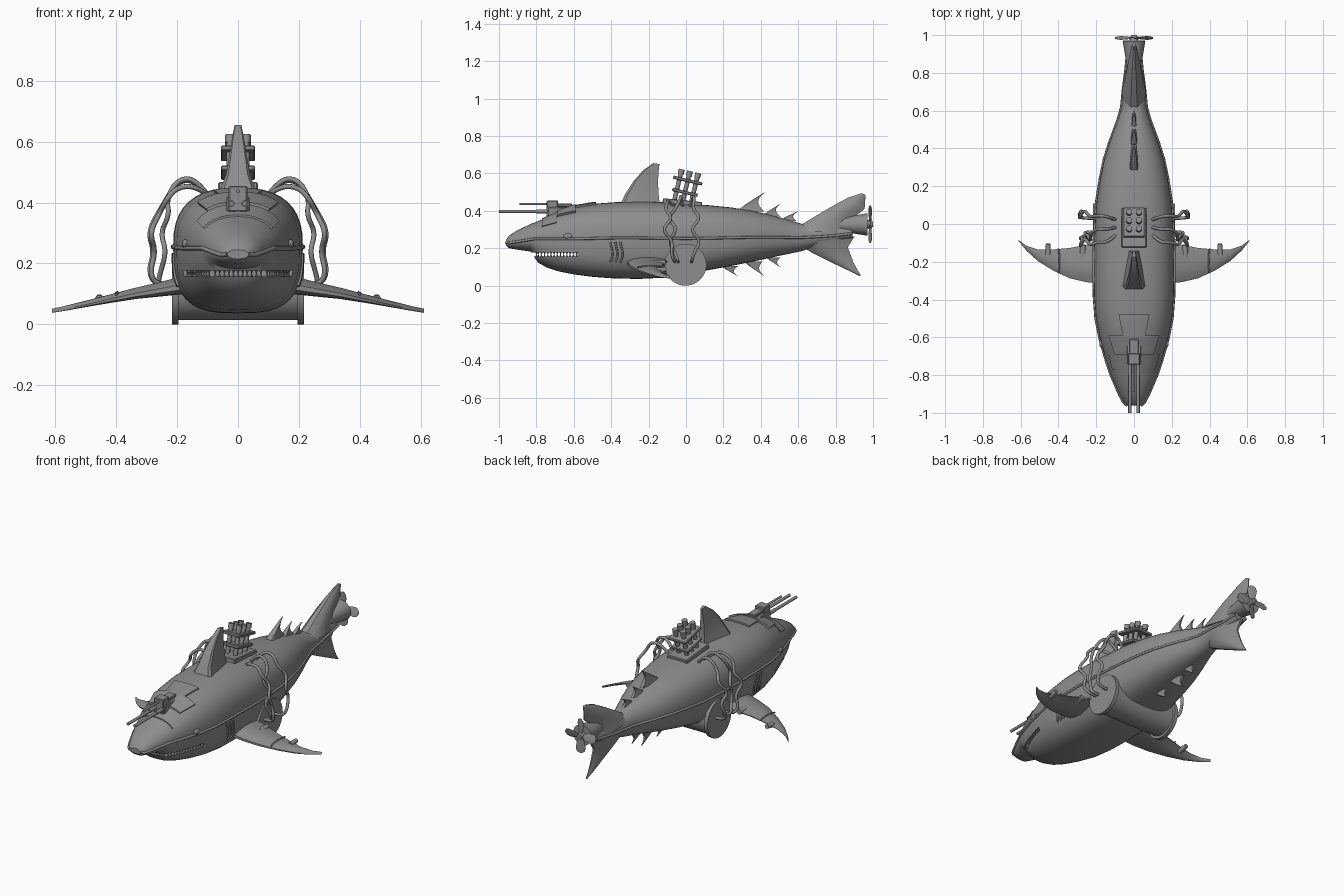
import bpy, bmesh, math
from mathutils import Vector as V, Matrix

if "Cube" in bpy.data.objects:
    bpy.data.objects.remove(bpy.data.objects["Cube"])

GREY = bpy.data.materials.new("dark_steel")
GREY.diffuse_color = (.27, .27, .27, 1)
GREY.use_nodes = True
GREY.node_tree.nodes["Principled BSDF"].inputs["Base Color"].default_value = GREY.diffuse_color

# ---------- helpers ----------
def finish(name, bm, smooth=True):
    bmesh.ops.recalc_face_normals(bm, faces=bm.faces)
    me = bpy.data.meshes.new(name)
    bm.to_mesh(me)
    bm.free()
    me.materials.append(GREY)
    ob = bpy.data.objects.new(name, me)
    bpy.context.collection.objects.link(ob)
    if smooth:
        select(ob)
        bpy.ops.object.shade_smooth_by_angle(angle=math.radians(35))
    return ob

def select(ob):
    bpy.ops.object.select_all(action='DESELECT')
    ob.select_set(True)
    bpy.context.view_layer.objects.active = ob

def loft(name, rings):
    bm = bmesh.new()
    vs = [[bm.verts.new(p) for p in r] for r in rings]
    n = len(rings[0])
    for a, b in zip(vs, vs[1:]):
        for i in range(n):
            bm.faces.new((a[i], a[(i + 1) % n], b[(i + 1) % n], b[i]))
    bm.faces.new(vs[0])
    bm.faces.new(vs[-1])
    return finish(name, bm)

AIRFOIL = [(0, .3), (.15, .75), (.4, 1), (.7, .75), (1, .15)]
WEDGE = [(0, .8), (.08, 1), (.5, .8), (1, .45)]

def fin(name, sections, axis, prof=AIRFOIL):
    """sections: (leading point, trailing point, half thickness) from root to tip"""
    n = V(axis).normalized()
    rings = []
    for a, b, t in sections:
        a, b = V(a), V(b)
        up = [a.lerp(b, u) + n * t * w for u, w in prof]
        dn = [a.lerp(b, u) - n * t * w for u, w in reversed(prof)]
        rings.append(up + dn)
    return loft(name, rings)

def tube(name, pts, r, kind='NURBS', res=6):
    cu = bpy.data.curves.new(name, 'CURVE')
    cu.dimensions = '3D'
    cu.bevel_depth, cu.bevel_resolution, cu.resolution_u = r, 2, res
    cu.use_fill_caps = True
    cu.materials.append(GREY)
    s = cu.splines.new(kind)
    s.points.add(len(pts) - 1)
    for p, q in zip(s.points, pts):
        p.co = (*q, 1)
    if kind == 'NURBS':
        s.order_u, s.use_endpoint_u = 3, True
    ob = bpy.data.objects.new(name, cu)
    bpy.context.collection.objects.link(ob)
    select(ob)
    bpy.ops.object.convert(target='MESH')
    return ob

def box(name, c, size, rx=0, bevel=.004):
    bm = bmesh.new()
    bmesh.ops.create_cube(bm, size=1, matrix=Matrix.Translation(c) @ Matrix.Rotation(rx, 4, 'X') @ Matrix.Diagonal((*size, 1)))
    if bevel:
        bmesh.ops.bevel(bm, geom=bm.edges[:], offset=bevel, segments=1, affect='EDGES')
    return finish(name, bm, False)

def rod(name, a, b, r, r2=None, n=12):
    a, b = V(a), V(b)
    bm = bmesh.new()
    m = Matrix.Translation((a + b) / 2) @ (b - a).to_track_quat('Z', 'Y').to_matrix().to_4x4()
    bmesh.ops.create_cone(bm, cap_ends=True, segments=n, radius1=r, radius2=r if r2 is None else r2, depth=(b - a).length, matrix=m)
    return finish(name, bm)

# ---------- hull shape: y, bottom z, seam z, top z, half width ----------
ST = [(-.962, .215, .23, .245, .035), (-.945, .2, .228, .268, .055), (-.9, .192, .235, .297, .078),
      (-.83, .182, .247, .33, .108), (-.81, .15, .25, .337, .117), (-.79, .122, .25, .345, .125),
      (-.74, .095, .25, .367, .142), (-.68, .076, .25, .393, .16), (-.6, .06, .25, .42, .182),
      (-.5, .047, .252, .437, .202), (-.38, .038, .255, .446, .211), (-.25, .036, .255, .449, .213),
      (-.12, .042, .253, .446, .212), (0, .062, .252, .438, .207), (.12, .083, .253, .43, .198),
      (.24, .105, .256, .418, .179), (.34, .125, .258, .403, .158), (.43, .144, .258, .383, .13),
      (.5, .16, .258, .365, .104), (.56, .172, .257, .348, .082), (.62, .185, .257, .33, .066),
      (.72, .215, .262, .322, .056), (.82, .24, .27, .322, .043), (.89, .255, .28, .32, .036)]

def station(y):
    y = min(max(y, ST[0][0]), ST[-1][0])
    for a, b in zip(ST, ST[1:]):
        if y <= b[0]:
            t = (y - a[0]) / (b[0] - a[0])
            return [p + (q - p) * t for p, q in zip(a, b)]

def fullness(y):
    """0 at nose and tail, 1 amidships: how boxy the section is"""
    return max(0, min(1, (y + .85) / .4, (.6 - y) / .5))

def hull(y, ang, off=0):
    _, zb, zs, zt, w = station(y)
    c, s = math.cos(ang), math.sin(ang)
    e = 2 / (2.15 + fullness(y) * (.4 if s > 0 else .9))
    x = math.copysign(abs(c) ** e, c) * (w + off)
    h = (zt - zs if s > 0 else zs - zb) + off
    return V((x, y, zs + math.copysign(abs(s) ** e, s) * h))

ob = loft("hull", [[hull(s[0], 2 * math.pi * i / 40) for i in range(40)] for s in ST])
# mouth slit cut into the hull
cut = box("mouth_cutter", (0, -.715, .167), (.6, .27, .02), 0, 0)
m = ob.modifiers.new("mouth", 'BOOLEAN')
m.object, m.operation = cut, 'DIFFERENCE'
select(ob)
bpy.ops.object.modifier_apply(modifier="mouth")
bpy.data.objects.remove(cut)
bpy.ops.object.shade_smooth_by_angle(angle=math.radians(35))

# teeth in two rows
bm = bmesh.new()
spots = [(x * .015, -.8) for x in range(-5, 6)]
for i in range(13):
    y = -.79 + i * .017
    _, zb, zs, _, w = station(y)
    p = 2.15 + fullness(y) * .9
    x = .93 * w * max(0, 1 - ((zs - .167) / (zs - zb)) ** p) ** (1 / p)
    spots += [(x, y), (-x, y)]
for x, y in spots:
    for z, f in ((.171, math.pi), (.163, 0)):
        bmesh.ops.create_cone(bm, segments=4, radius1=.006, radius2=0, depth=.015, cap_ends=True,
                              matrix=Matrix.Translation((x, y, z)) @ Matrix.Rotation(f, 4, 'X'))
finish("teeth", bm, False)

# plates that follow the hull
def plate(name, y0, y1, d0, d1, off, mid=math.pi / 2):
    rings = []
    for i in range(9):
        y, d = y0 + (y1 - y0) * i / 8, d0 + (d1 - d0) * i / 8
        angs = [mid - d + 2 * d * k / 10 for k in range(11)]
        rings.append([hull(y, a, off) for a in angs] + [hull(y, a, -.012) for a in reversed(angs)])
    return loft(name, rings)

plate("rear_deck_plate", -.6, -.48, .24, .3, .01)
plate("bridge_plate", -.69, -.59, .6, .68, .014)
plate("brow_plate", -.77, -.69, .95, .95, .006)

for s in (-1, 1):
    # seam ridge, eye, gills
    ridge = [hull(p[0], 0, .001) for p in ST]
    tube("side_seam", [(s * p.x, p.y, p.z) for p in ridge], .007, 'POLY')
    bm = bmesh.new()
    bmesh.ops.create_uvsphere(bm, u_segments=16, v_segments=8, radius=1,
                              matrix=Matrix.Translation((s * .172, -.63, .264)) @ Matrix.Diagonal((.012, .026, .015, 1)))
    finish("eye", bm)
    for k in range(3):
        pts = [hull(-.405 + k * .027 + .012 * math.sin(j * .4), -.03 - j * .055, .002) for j in range(9)]
        tube("gill", [(s * p.x, p.y, p.z) for p in pts], .005)

    # pectoral fin
    secs = [(.17, -.315, -.09, .125, .030), (.25, -.308, -.11, .111, .024), (.34, -.287, -.127, .096, .018),
            (.43, -.245, -.135, .077, .013), (.51, -.195, -.135, .06, .009), (.57, -.14, -.115, .047, .006), (.61, -.09, -.085, .039, .003)]
    fin("pectoral_fin", [((s * x, a, z), (s * x, b, z + .012), t) for x, a, b, z, t in secs], (s * .25, 0, 1))
    rod("fin_hinge", (s * .455, -.16, .08), (s * .455, -.105, .087), .016, .012)
    rod("fin_root_hinge", (s * .27, -.18, .116), (s * .27, -.11, .122), .02, .014)
    tube("fin_rib", [(s * .4, -.26, .098), (s * .39, -.2, .11), (s * .4, -.13, .103)], .004)

    # hoses from deck to drum
    for y0, y1, w, h, q in [(-.1, -.1, .29, .45, .03), (-.03, -.07, .255, .475, -.025), (.04, .05, .295, .47, .03)]:
        tube("hose", [(s * .10, y0 * .6, .425), (s * .14, y0, h + .005), (s * .2, y0 + .005, h),
                      (s * .235, y1 - q / 2, .41), (s * (w - .03), y1 + q, .36), (s * w, y1 - q, .3),
                      (s * (w - .02), y1 + q, .24), (s * w, y1 * .8, .17), (s * .265, y1 * .6, .125), (s * .2, y1 * .6, .13)], .0085)
    rod("drum_rim", (s * .195, -.003, .112), (s * .217, -.003, .112), .112, n=48)

# cross drum
rod("drum", (-.2, -.003, .112), (.2, -.003, .112), .098, n=48)

# dorsal fin, swept spines, tail lobes
def yz_fin(name, secs, prof=AIRFOIL):
    fin(name, [((0, a, b), (0, c, d), t) for a, b, c, d, t in secs], (1, 0, 0), prof)

yz_fin("dorsal_fin", [(-.35, .435, -.14, .43, .062), (-.325, .49, -.146, .485, .04), (-.28, .56, -.15, .55, .028),
                      (-.23, .615, -.147, .605, .019), (-.175, .655, -.142, .65, .011)], WEDGE)

def spine(y, z, L, ty, tz, t):
    secs = []
    for i in range(7):
        u = i / 6
        front = y + (ty - y) * u ** 1.15
        back = y + L + (ty - y - L) * u - .22 * L * math.sin(math.pi * u)
        secs.append((front, z + (tz - z) * u, max(back, front + .004), z + (tz - z) * u, t * (1 - u) + .003))
    yz_fin("spine", secs, WEDGE)

for args in [(.27, .395, .15, .417, .497, .022), (.405, .37, .1, .5, .435, .018), (.495, .345, .095, .597, .397, .013),
             (.19, .105, .09, .272, .053, .013), (.31, .13, .1, .415, .053, .016), (.43, .15, .075, .502, .1, .013)]:
    spine(*args)

yz_fin("tail_upper", [(.57, .3, .89, .27, .065), (.66, .352, .875, .31, .052), (.76, .412, .885, .355, .04),
                      (.865, .47, .955, .41, .022), (.94, .494, .96, .485, .01)])
yz_fin("tail_lower", [(.57, .24, .9, .262, .055), (.67, .178, .865, .205, .036), (.79, .118, .895, .125, .02),
                      (.88, .075, .922, .075, .011), (.928, .052, .936, .055, .005)])

# propeller and its housing
rod("propeller_housing", (0, .82, .325), (0, .97, .327), .035, .06, 24)
rod("propeller_hub", (0, .96, .328), (0, 1, .328), .026, .014, 16)
for k in range(4):
    a = k * math.pi / 2
    r, t = V((math.cos(a), 0, math.sin(a))), V((-math.sin(a), .35, math.cos(a))).normalized()
    o = V((0, .985, .328))
    fin("blade", [(o + r * d - t * w, o + r * d + t * w, .003) for d, w in ((.015, .012), (.04, .022), (.07, .028), (.09, .022), (.1, .009))], r.cross(t))

# deck guns
box("gun_base", (0, -.68, .395), (.075, .12, .05))
box("gun_house", (0, -.715, .412), (.062, .06, .085))
box("gun_roof", (0, -.65, .43), (.05, .08, .018))
for s in (-1, 1):
    rod("gun_barrel", (s * .022, -1, .397), (s * .022, -.72, .397), .0085)
    rod("barrel_sleeve", (s * .022, -.8, .397), (s * .022, -.72, .397), .011)
rod("top_gun", (0, -.89, .437), (0, -.72, .437), .006)

# tilted missile rack
box("rack_base", (0, -.02, .442), (.13, .21, .03), -.1)
d = V((0, .24, 1)).normalized()
for j in range(3):
    for x in (-.026, .026):
        b = V((x, -.065 + j * .044, .445 - j * .01))
        rod("launch_tube", b, b + d * .18, .012)
        rod("tube_cap", b + d * .155, b + d * .182, .016)
for h, ln in ((.06, .14), (.125, .16)):
    box("rack_plate", V((0, -.02, .44)) + d * h, (.112, ln, .017), -.235)
